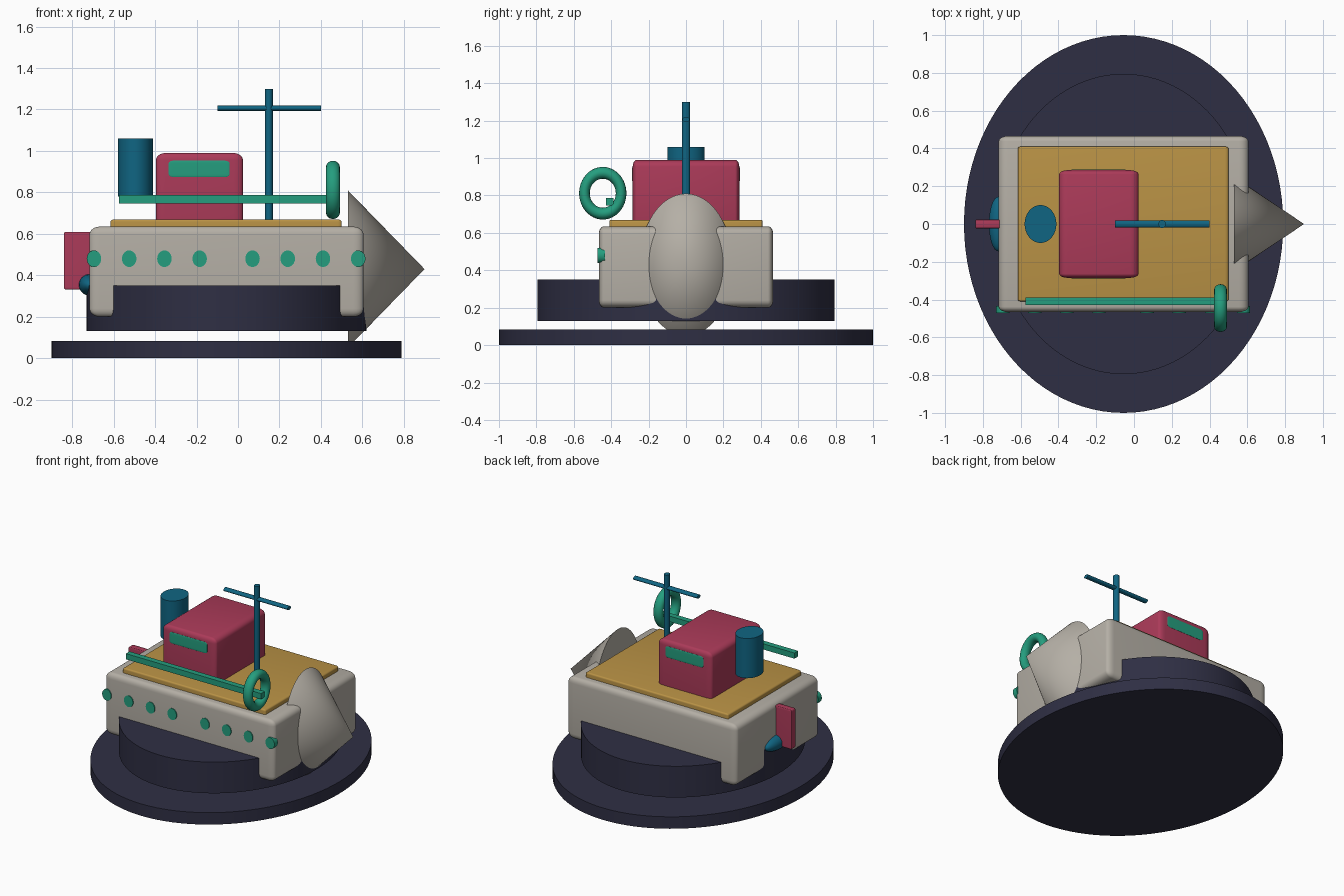
import bpy, bmesh, math
from mathutils import Matrix, Vector

cube = bpy.data.objects.get("Cube")
if cube:
    bpy.data.objects.remove(cube, do_unlink=True)


def material(name, rgb):
    m = bpy.data.materials.new(name)
    m.use_nodes = True
    m.diffuse_color = (*rgb, 1)
    m.node_tree.nodes["Principled BSDF"].inputs["Base Color"].default_value = (*rgb, 1)
    return m


navy = material("navy", (0.028, 0.028, 0.057))
stone = material("stone_grey", (0.46, 0.43, 0.38))
ochre = material("ochre", (0.49, 0.29, 0.06))
crimson = material("crimson", (0.41, 0.043, 0.10))
blue = material("deep_blue", (0.005, 0.13, 0.225))
teal = material("teal", (0.018, 0.34, 0.21))


def finish(name, bm, mat):
    mesh = bpy.data.meshes.new(name)
    bm.to_mesh(mesh)
    bm.free()
    ob = bpy.data.objects.new(name, mesh)
    bpy.context.collection.objects.link(ob)
    mesh.materials.append(mat)
    bpy.ops.object.select_all(action="DESELECT")
    ob.select_set(True)
    bpy.context.view_layer.objects.active = ob
    bpy.ops.object.shade_smooth_by_angle(angle=math.radians(35))
    return ob


def box(name, lo, hi, mat, radii=None):
    """Box between two corners; radii gives the edge rounding per axis."""
    lo, hi = Vector(lo), Vector(hi)
    r = Vector(radii or (1, 1, 1))
    bm = bmesh.new()
    bmesh.ops.create_cube(bm, size=1)
    bmesh.ops.scale(bm, vec=[(b - a) / k for a, b, k in zip(lo, hi, r)], verts=bm.verts)
    if radii:
        bmesh.ops.bevel(bm, geom=bm.edges[:], offset=1, segments=5,
                        profile=0.5, affect="EDGES")
    bmesh.ops.scale(bm, vec=r, verts=bm.verts)
    bmesh.ops.translate(bm, vec=(lo + hi) / 2, verts=bm.verts)
    return finish(name, bm, mat)


def rod(name, center, size, axis, mat, tip=1.0, sides=48):
    """Elliptical cylinder, or cone when tip is 0, with full size per axis."""
    turn = {"X": Matrix.Rotation(math.pi / 2, 4, "Y"),
            "Y": Matrix.Rotation(math.pi / 2, 4, "X"),
            "Z": Matrix.Identity(4)}[axis]
    bm = bmesh.new()
    bmesh.ops.create_cone(bm, cap_ends=True, segments=sides, radius1=0.5,
                          radius2=0.5 * tip, depth=1, matrix=turn)
    bmesh.ops.scale(bm, vec=size, verts=bm.verts)
    bmesh.ops.translate(bm, vec=center, verts=bm.verts)
    return finish(name, bm, mat)


# Oval stand
rod("base_disc", (-0.055, 0, 0.042), (1.69, 2.0, 0.084), "Z", navy, sides=96)
rod("upper_disc", (-0.055, 0, 0.24), (1.35, 1.59, 0.22), "Z", navy, sides=96)

# Hull, bow cone and deck
box("hull", (-0.717, -0.466, 0.2), (0.606, 0.466, 0.635), stone, (0.05, 0.028, 0.04))
rod("bow_cone", (0.715, 0, 0.43), (0.37, 0.5, 0.76), "X", stone, tip=0, sides=64)
box("deck", (-0.615, -0.41, 0.58), (0.5, 0.41, 0.67), ochre, (0.02, 0.01, 0.012))

# Cabin with a window showing on both long sides
box("cabin", (-0.396, -0.285, 0.62), (0.024, 0.285, 0.99), crimson, (0.045, 0.022, 0.035))
box("cabin_window", (-0.335, -0.288, 0.874), (-0.04, 0.288, 0.953), teal,
    (0.022, 0.002, 0.015))

# Funnel
rod("funnel", (-0.495, 0, 0.92), (0.168, 0.2, 0.28), "Z", blue)

# Mast and crossbar
rod("mast", (0.149, 0, 0.97), (0.038, 0.044, 0.66), "Z", blue)
rod("crossbar", (0.15, 0, 1.206), (0.5, 0.038, 0.025), "X", blue)

# Side rail and life ring
box("side_rail", (-0.575, -0.428, 0.747), (0.48, -0.388, 0.787), teal)
bpy.ops.mesh.primitive_torus_add(
    major_segments=48, minor_segments=16, major_radius=0.1, minor_radius=0.029,
    location=(0.458, -0.445, 0.812), rotation=(0, math.pi / 2, 0))
ring = bpy.context.object
ring.name = "life_ring"
ring.scale = (1.09, 0.98, 1.17)
ring.data.materials.append(teal)
bpy.ops.object.shade_smooth_by_angle(angle=math.radians(60))

# Portholes in two groups of four on the front side
for group in (-0.695, 0.07):
    for i in range(4):
        rod("porthole", (group + 0.17 * i, -0.453, 0.48), (0.07, 0.038, 0.08), "Y",
            teal, sides=24)

# Rudder and propeller hub at the stern
box("rudder", (-0.84, -0.023, 0.332), (-0.69, 0.023, 0.61), crimson, (0.008, 0.004, 0.012))
bm = bmesh.new()
bmesh.ops.create_uvsphere(bm, u_segments=32, v_segments=16, radius=1)
bmesh.ops.scale(bm, vec=(0.05, 0.145, 0.051), verts=bm.verts)
bmesh.ops.translate(bm, vec=(-0.718, 0, 0.354), verts=bm.verts)
finish("propeller_hub", bm, blue)
